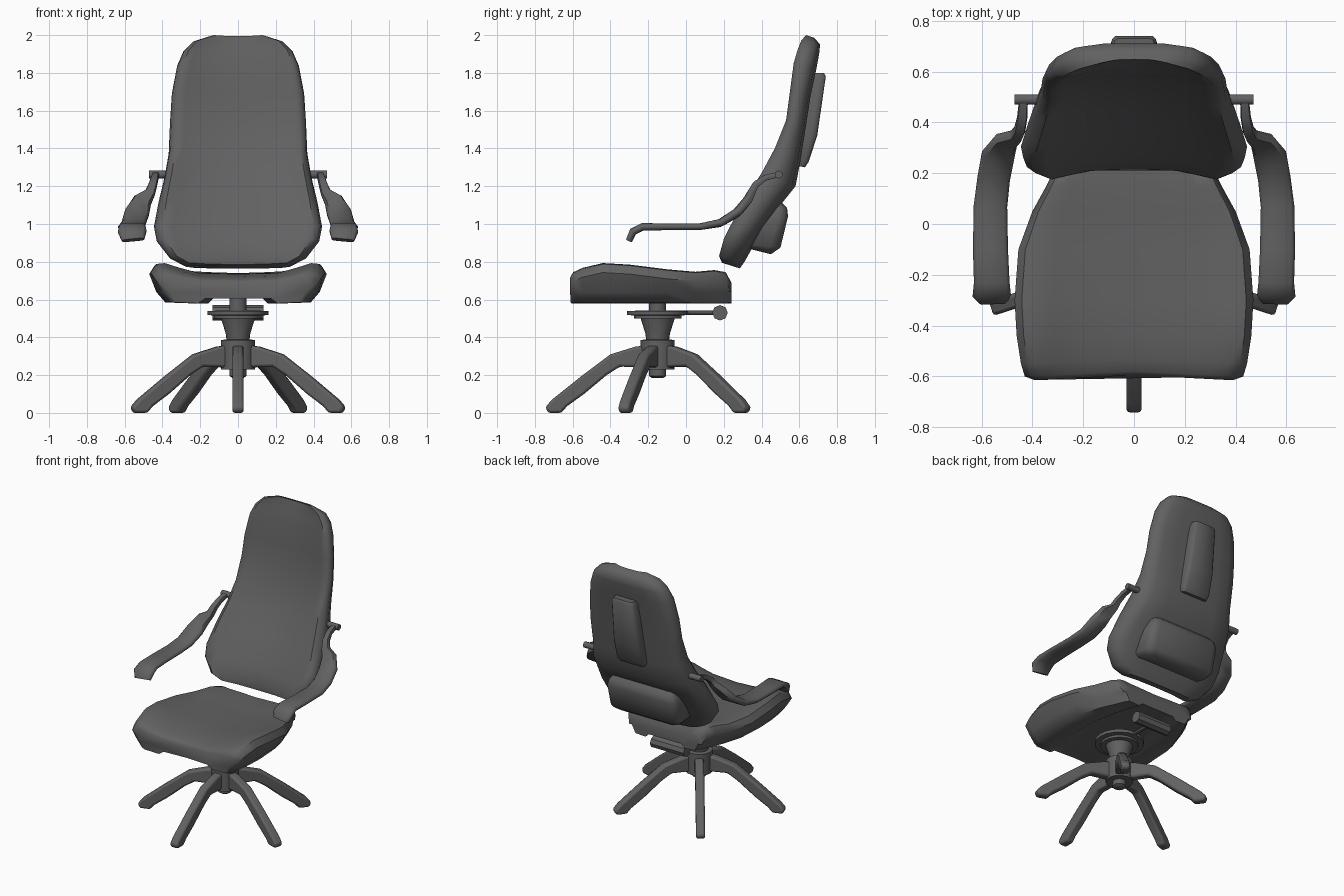
import bpy, bmesh, math
from mathutils import Vector, Matrix

cube = bpy.data.objects.get("Cube")
if cube:
    bpy.data.objects.remove(cube)

grey = bpy.data.materials.new("dark_grey")
grey.use_nodes = True
COLOUR = (0.12, 0.12, 0.12, 1)
grey.diffuse_color = COLOUR
grey.node_tree.nodes["Principled BSDF"].inputs["Base Color"].default_value = COLOUR

HUB_Y = -0.15


def finish(name, bm, angle=40, bevel=0):
    bmesh.ops.recalc_face_normals(bm, faces=bm.faces)
    mesh = bpy.data.meshes.new(name)
    bm.to_mesh(mesh)
    bm.free()
    mesh.materials.append(grey)
    obj = bpy.data.objects.new(name, mesh)
    bpy.context.collection.objects.link(obj)
    if bevel:
        mod = obj.modifiers.new("soft_edges", "BEVEL")
        mod.width, mod.segments = bevel, 2
    bpy.ops.object.select_all(action="DESELECT")
    obj.select_set(True)
    bpy.context.view_layer.objects.active = obj
    bpy.ops.object.shade_smooth_by_angle(angle=math.radians(angle))
    return obj


def loft(name, rings, angle=40):
    """Skin a list of closed rings and cap both ends."""
    bm = bmesh.new()
    rows = [[bm.verts.new(p) for p in ring] for ring in rings]
    n = len(rows[0])
    for a, b in zip(rows, rows[1:]):
        for i in range(n):
            j = (i + 1) % n
            bm.faces.new((a[i], a[j], b[j], b[i]))
    bm.faces.new(rows[0])
    bm.faces.new(rows[-1])
    return finish(name, bm, angle)


def mirrored(half):
    """Complete a half ring that starts and ends on x = 0."""
    return half + [Vector((-p.x, p.y, p.z)) for p in reversed(half[1:-1])]


def shell(name, section, stations):
    """Loft upright sections between a front point and a back point."""
    rings = []
    for w, yf, zf, yb, zb in stations:
        f, b = Vector((0, yf, zf)), Vector((0, yb, zb))
        rings.append(mirrored([f.lerp(b, t) + Vector((w * s, 0, 0)) for s, t in section]))
    return loft(name, rings, 50)


def lathe(name, profile, sides=16):
    ring = [(math.cos(math.tau * i / sides), math.sin(math.tau * i / sides)) for i in range(sides)]
    return loft(name, [[Vector((r * c, HUB_Y + r * s, z)) for c, s in ring] for r, z in profile])


def rod(name, start, end, radius, sides=10):
    a, b = Vector(start), Vector(end)
    bm = bmesh.new()
    turn = (b - a).to_track_quat("Z", "Y").to_matrix().to_4x4()
    bmesh.ops.create_cone(bm, cap_ends=True, segments=sides, radius1=radius, radius2=radius,
                          depth=(b - a).length, matrix=Matrix.Translation((a + b) / 2) @ turn)
    return finish(name, bm)


# Seat: saddle section lofted front to back
def seat_ring(y, w, side, mid):
    half = [(0, mid), (0.45, mid + 0.005), (0.68, mid + 0.6 * (side - mid)), (0.84, side),
            (0.94, side - 0.005), (1, side - 0.05), (0.92, 0.64), (0.82, 0.585),
            (0.54, 0.58), (0.45, 0.605), (0, 0.605)]
    front = 0.02 if y < -0.5 else 0
    return mirrored([Vector((w * s, y + front * (1 - s), z)) for s, z in half])


seat_stations = [
    (-0.615, 0.39, 0.72, 0.69), (-0.60, 0.43, 0.745, 0.705), (-0.55, 0.445, 0.768, 0.72),
    (-0.44, 0.462, 0.793, 0.735), (-0.30, 0.47, 0.785, 0.737), (-0.10, 0.455, 0.76, 0.733),
    (0.05, 0.40, 0.747, 0.733), (0.15, 0.345, 0.756, 0.74), (0.21, 0.315, 0.745, 0.735),
    (0.24, 0.29, 0.69, 0.685),
]
loft("seat", [seat_ring(*s) for s in seat_stations], 50)

# Backrest: dished front, rounded bolsters, leaning back
back_section = [(0, 0.3), (0.5, 0.25), (0.78, 0.08), (0.9, 0), (0.98, 0.15), (1, 0.4),
                (0.95, 0.72), (0.8, 0.9), (0.5, 1), (0, 1)]
shell("backrest", back_section, [
    (0.29, 0.19, 0.795, 0.285, 0.765),
    (0.36, 0.175, 0.83, 0.31, 0.80),
    (0.43, 0.20, 0.92, 0.36, 0.89),
    (0.445, 0.235, 0.99, 0.41, 0.98),
    (0.42, 0.31, 1.13, 0.50, 1.10),
    (0.39, 0.40, 1.27, 0.58, 1.20),
    (0.367, 0.47, 1.40, 0.605, 1.33),
    (0.36, 0.53, 1.55, 0.635, 1.52),
    (0.35, 0.55, 1.70, 0.66, 1.68),
    (0.322, 0.57, 1.85, 0.69, 1.82),
    (0.29, 0.59, 1.92, 0.705, 1.90),
    (0.24, 0.61, 1.97, 0.71, 1.95),
    (0.14, 0.635, 2.0, 0.68, 1.985),
])

# Pads on the rear of the backrest
pad_section = [(0, 0), (1, 0), (1, 0.65), (0.95, 0.88), (0.82, 1), (0, 1)]
shell("upper_back_pad", pad_section, [
    (0.10, 0.58, 1.31, 0.63, 1.30),
    (0.11, 0.58, 1.33, 0.65, 1.33),
    (0.105, 0.60, 1.47, 0.695, 1.47),
    (0.09, 0.65, 1.77, 0.74, 1.78),
    (0.08, 0.66, 1.80, 0.73, 1.80),
])
shell("lumbar_pad", pad_section, [
    (0.25, 0.33, 0.87, 0.45, 0.84),
    (0.28, 0.34, 0.89, 0.50, 0.875),
    (0.28, 0.40, 1.02, 0.54, 1.04),
    (0.265, 0.42, 1.07, 0.535, 1.085),
    (0.24, 0.44, 1.10, 0.50, 1.12),
])

# Armrests: swept rounded strip with a thin stem to a pivot
arm_path = [
    (0.555, -0.30, 0.915, 0.12, 0.035), (0.56, -0.28, 0.96, 0.15, 0.04),
    (0.56, -0.23, 0.985, 0.14, 0.04), (0.565, -0.10, 0.985, 0.138, 0.035),
    (0.565, 0.07, 0.985, 0.132, 0.035), (0.552, 0.18, 1.005, 0.128, 0.04),
    (0.535, 0.27, 1.06, 0.13, 0.045), (0.505, 0.325, 1.125, 0.10, 0.045),
    (0.465, 0.345, 1.165, 0.055, 0.04), (0.45, 0.37, 1.21, 0.045, 0.035),
    (0.44, 0.42, 1.245, 0.04, 0.03), (0.435, 0.49, 1.262, 0.035, 0.03),
]
strip = [(-1, -0.3), (-1, 0.3), (-0.8, 1), (0.8, 1), (1, 0.3), (1, -0.3), (0.8, -1), (-0.8, -1)]


def arm_rings(sign):
    rings = []
    for i, (x, y, z, w, h) in enumerate(arm_path):
        before = Vector(arm_path[max(i - 1, 0)][:3])
        after = Vector(arm_path[min(i + 1, len(arm_path) - 1)][:3])
        along = (after - before).normalized()
        side = Vector((1, 0, 0))
        side = (side - along * along.x).normalized()
        up = side.cross(along)
        ring = [Vector((x, y, z)) + side * (w / 2 * a) + up * (h / 2 * b) for a, b in strip]
        rings.append([Vector((sign * p.x, p.y, p.z)) for p in ring])
    return rings


for label, sign in (("left", 1), ("right", -1)):
    loft(label + "_armrest", arm_rings(sign), 50)
    rod(label + "_arm_pivot", (sign * 0.33, 0.49, 1.262), (sign * 0.47, 0.49, 1.262), 0.021)

# Central column and tilt lever
lathe("hub", [(0.03, 0.185), (0.045, 0.195), (0.045, 0.23), (0.09, 0.23), (0.09, 0.385), (0.06, 0.39)])
lathe("column_cup", [(0.06, 0.38), (0.065, 0.42), (0.09, 0.50), (0.125, 0.50), (0.125, 0.516),
                     (0.162, 0.518), (0.162, 0.54), (0.05, 0.542)], 20)
lathe("seat_post", [(0.045, 0.53), (0.045, 0.62)])
rod("lever", (0, HUB_Y, 0.53), (0, 0.18, 0.53), 0.013, 8)
rod("lever_handle", (-0.135, 0.18, 0.53), (0.135, 0.18, 0.53), 0.041, 8)

# Five arched legs
leg_profile = [(0.05, 0.36), (0.12, 0.35), (0.25, 0.31), (0.41, 0.19), (0.56, 0.07), (0.595, 0.03),
               (0.58, 0), (0.51, 0), (0.48, 0.035), (0.39, 0.1), (0.27, 0.2), (0.2, 0.245), (0.05, 0.24)]
for i in range(5):
    bm = bmesh.new()
    face = bm.faces.new([bm.verts.new((-0.03, -r, z)) for r, z in leg_profile])
    grown = bmesh.ops.extrude_face_region(bm, geom=[face])["geom"]
    bmesh.ops.translate(bm, vec=(0.06, 0, 0), verts=[v for v in grown if isinstance(v, bmesh.types.BMVert)])
    leg = finish(f"leg_{i + 1}", bm, 40, 0.013)
    leg.location.y = HUB_Y
    leg.rotation_euler.z = math.tau * i / 5
